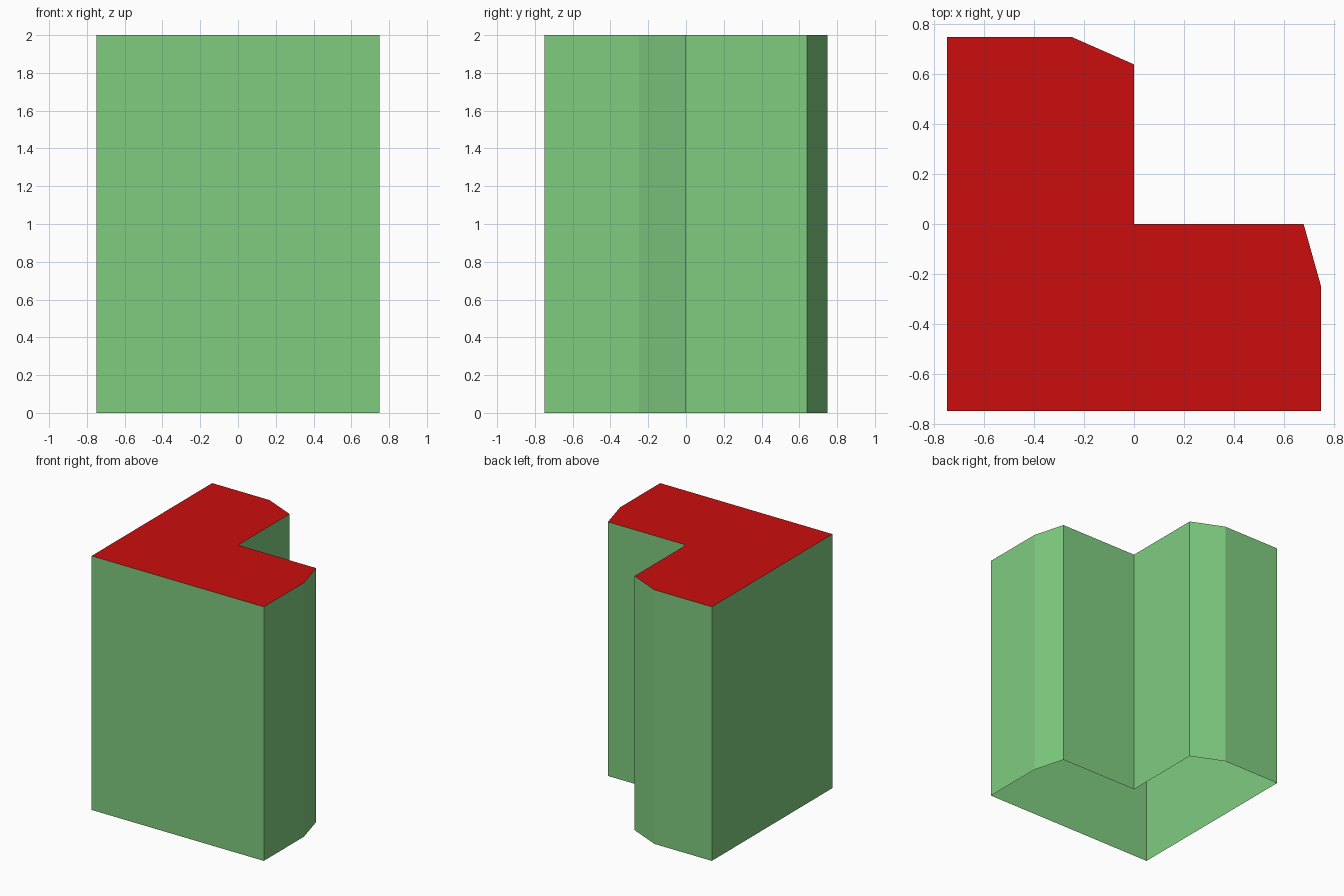
import bpy
import bmesh

cube = bpy.data.objects.get("Cube")
if cube:
    bpy.data.objects.remove(cube, do_unlink=True)

HEIGHT = 2.0
# L-shaped floor plan with two clipped ends, counter-clockwise
PLAN = [(-0.75, -0.75), (0.75, -0.75), (0.75, -0.25), (0.68, 0.0),
        (0.0, 0.0), (0.0, 0.64), (-0.25, 0.75), (-0.75, 0.75)]


def make_material(name, colour):
    mat = bpy.data.materials.new(name)
    mat.use_nodes = True
    mat.diffuse_color = colour
    mat.node_tree.nodes["Principled BSDF"].inputs["Base Color"].default_value = colour
    return mat


green = make_material("wall green", (0.214, 0.604, 0.214, 1))
red = make_material("roof red", (0.604, 0.004, 0.004, 1))

# Thin-shell building: walls and roof, open underneath
bm = bmesh.new()
base = [bm.verts.new((x, y, 0)) for x, y in PLAN]
top = [bm.verts.new((x, y, HEIGHT)) for x, y in PLAN]
for i in range(len(PLAN)):
    j = (i + 1) % len(PLAN)
    bm.faces.new((base[i], base[j], top[j], top[i]))
roof = bm.faces.new(top)
roof.material_index = 1

mesh = bpy.data.meshes.new("building_shell")
bm.to_mesh(mesh)
bm.free()
mesh.materials.append(green)
mesh.materials.append(red)
building = bpy.data.objects.new("building_shell", mesh)
bpy.context.collection.objects.link(building)
